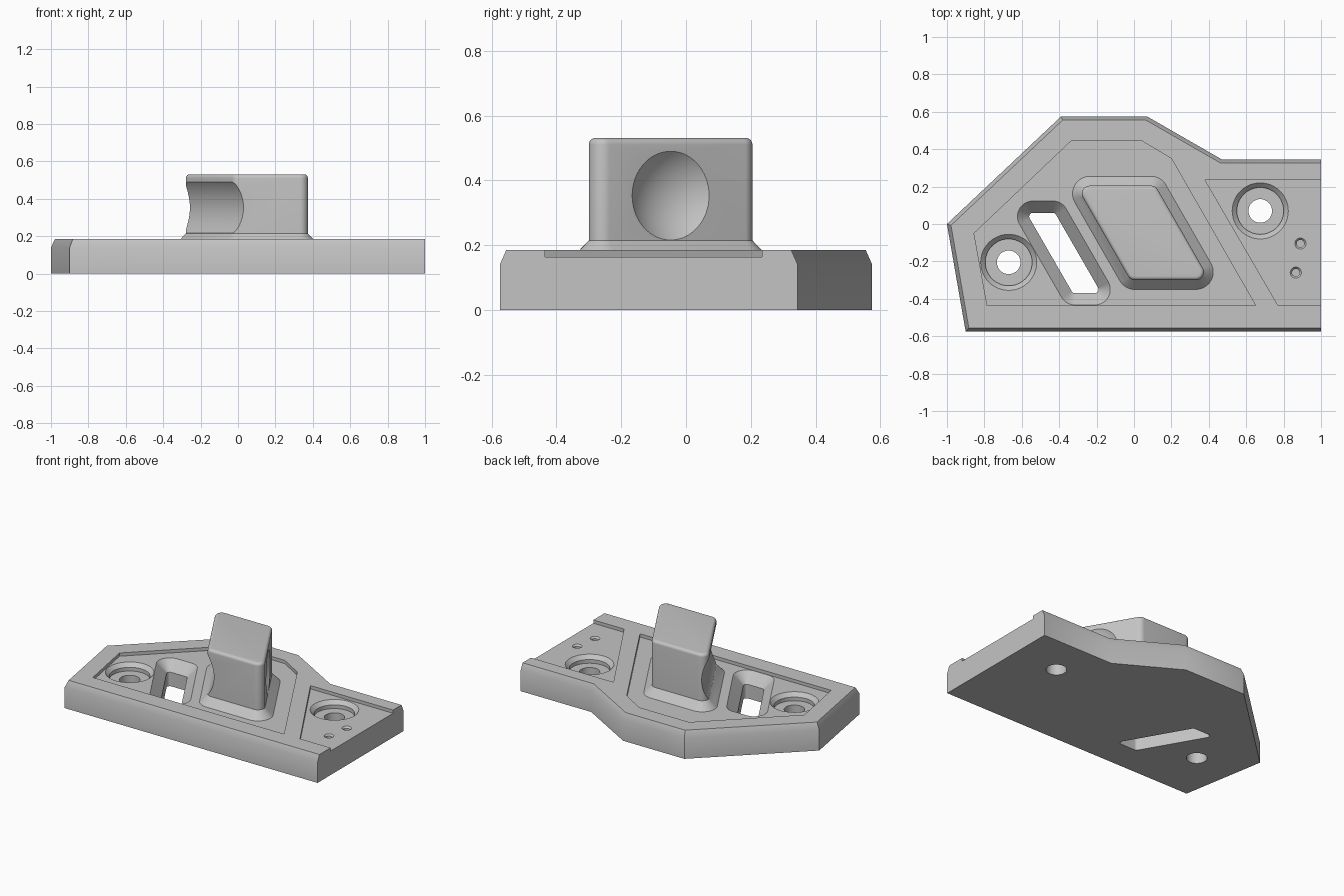
import bpy, bmesh, math
from mathutils import Vector, Matrix

cube = bpy.data.objects.get("Cube")
if cube:
    bpy.data.objects.remove(cube, do_unlink=True)

grey = bpy.data.materials.new("light grey")
grey.use_nodes = True
grey.diffuse_color = (0.55, 0.55, 0.55, 1)
grey.node_tree.nodes["Principled BSDF"].inputs["Base Color"].default_value = (0.55, 0.55, 0.55, 1)


def finish(name, bm):
    bmesh.ops.recalc_face_normals(bm, faces=bm.faces)
    mesh = bpy.data.meshes.new(name)
    bm.to_mesh(mesh)
    bm.free()
    mesh.materials.append(grey)
    obj = bpy.data.objects.new(name, mesh)
    bpy.context.collection.objects.link(obj)
    return obj


def loft(name, sections):
    """Closed solid through (outline, height) sections."""
    bm = bmesh.new()
    rings = [[bm.verts.new((x, y, z)) for x, y in pts] for pts, z in sections]
    for a, b in zip(rings, rings[1:]):
        for i in range(len(a)):
            j = (i + 1) % len(a)
            bm.faces.new((a[i], a[j], b[j], b[i]))
    bm.faces.new(rings[0][::-1])
    bm.faces.new(rings[-1])
    return finish(name, bm)


def corners(poly):
    """Each corner of a counter-clockwise outline with its two edge normals."""
    pts = [Vector(p) for p in poly]
    for i, p in enumerate(pts):
        e1 = (p - pts[i - 1]).normalized()
        e2 = (pts[(i + 1) % len(pts)] - p).normalized()
        yield p, Vector((e1.y, -e1.x)), Vector((e2.y, -e2.x))


def offset(poly, d):
    return [p + (n1 + n2) * d / (1 + n1.dot(n2)) for p, n1, n2 in corners(poly)]


def rounded(poly, r, d=0.0, steps=10):
    """Outline with corners of radius r, grown outward by d."""
    out = []
    for p, n1, n2 in corners(poly):
        c = p - (n1 + n2) * r / (1 + n1.dot(n2))
        a = math.atan2(n1.y, n1.x)
        turn = math.atan2(n1.x * n2.y - n1.y * n2.x, n1.dot(n2))
        for k in range(steps + 1):
            t = a + turn * k / steps
            out.append(c + Vector((math.cos(t), math.sin(t))) * (r + d))
    return out


def circle(x, y, r, n=48):
    return [(x + r * math.cos(math.tau * k / n), y + r * math.sin(math.tau * k / n)) for k in range(n)]


def cut(obj, cutter):
    cutter.hide_render = True
    mod = obj.modifiers.new("cut", "BOOLEAN")
    mod.operation = "DIFFERENCE"
    mod.solver = "EXACT"
    mod.object = cutter
    bpy.context.view_layer.objects.active = obj
    bpy.ops.object.modifier_apply(modifier=mod.name)
    bpy.data.objects.remove(cutter, do_unlink=True)


def smooth(obj):
    bpy.ops.object.select_all(action="DESELECT")
    obj.select_set(True)
    bpy.context.view_layer.objects.active = obj
    bpy.ops.object.shade_smooth_by_angle(angle=math.radians(30))


TOP, FLOOR, ABOVE, BELOW = 0.185, 0.163, 0.3, -0.1

# Base plate, chamfered on every side but the +x end
outline = [(-0.9, -0.575), (1.02, -0.575), (1.02, 0.345), (0.47, 0.345),
           (0.07, 0.575), (-0.39, 0.575), (-1, 0)]
side = [(min(x, 1), y) for x, y in outline]
base = loft("base_plate", [(side, 0), (side, 0.14), (offset(outline, -0.02), TOP)])

# Shallow recesses in the top
main_recess = [(-0.785, -0.435), (0.65, -0.435), (0.2, 0.35),
               (0.04, 0.445), (-0.335, 0.445), (-0.855, -0.05)]
end_recess = [(0.77, -0.435), (1.1, -0.435), (1.1, 0.235), (0.38, 0.235)]
for pts in (main_recess, end_recess):
    cut(base, loft("recess_cutter", [(pts, FLOOR), (pts, ABOVE)]))

# Counterbored screw holes
for x, y in ((-0.67, -0.205), (0.675, 0.07)):
    steps = [(0.063, BELOW), (0.063, 0.113), (0.125, 0.113), (0.125, 0.138), (0.15, FLOOR), (0.15, ABOVE)]
    cut(base, loft("screw_cutter", [(circle(x, y, r), z) for r, z in steps]))

# Small blind holes
for x, y in ((0.89, -0.105), (0.865, -0.26)):
    steps = [(0.02, 0.1), (0.02, 0.152), (0.03, FLOOR), (0.03, ABOVE)]
    cut(base, loft("pin_cutter", [(circle(x, y, r, 24), z) for r, z in steps]))

# Slanted slot with a flared mouth
slot = [(-0.327, -0.37), (-0.175, -0.37), (-0.423, 0.06), (-0.575, 0.06)]
steps = [(0, BELOW), (0, 0.095), (0.063, FLOOR), (0.063, ABOVE)]
cut(base, loft("slot_cutter", [(rounded(slot, 0.02, d), z) for d, z in steps]))
smooth(base)

# Slanted block with a flared foot and rounded top edge
block = [(-0.02, -0.3), (0.405, -0.3), (0.115, 0.205), (-0.31, 0.205)]
steps = [(0.053, 0.16), (0, 0.215)]
for k in range(7):
    a = math.pi / 2 * k / 6
    steps.append((0.02 * (math.cos(a) - 1), 0.511 + 0.02 * math.sin(a)))
post = loft("block", [(rounded(block, 0.043, d), z) for d, z in steps])

along = Vector((0.29, -0.505, 0)).normalized()
out = Vector((along.y, -along.x, 0))

# Grip groove across the -x face
bm = bmesh.new()
turn = Vector((0, 0, 1)).rotation_difference(along).to_matrix().to_4x4()
place = Matrix.Translation(Vector((-0.165, -0.0475, 0.353)) + out * 0.194) @ turn
bmesh.ops.create_cone(bm, cap_ends=True, segments=96, radius1=0.237, radius2=0.237, depth=1.4, matrix=place)
cut(post, finish("groove_cutter", bm))

# Round dimple in the +x face
bm = bmesh.new()
place = Matrix.Translation(Vector((0.26, -0.0475, 0.353)) - out * 0.163)
bmesh.ops.create_uvsphere(bm, u_segments=96, v_segments=48, radius=0.213, matrix=place)
cut(post, finish("dimple_cutter", bm))
smooth(post)
